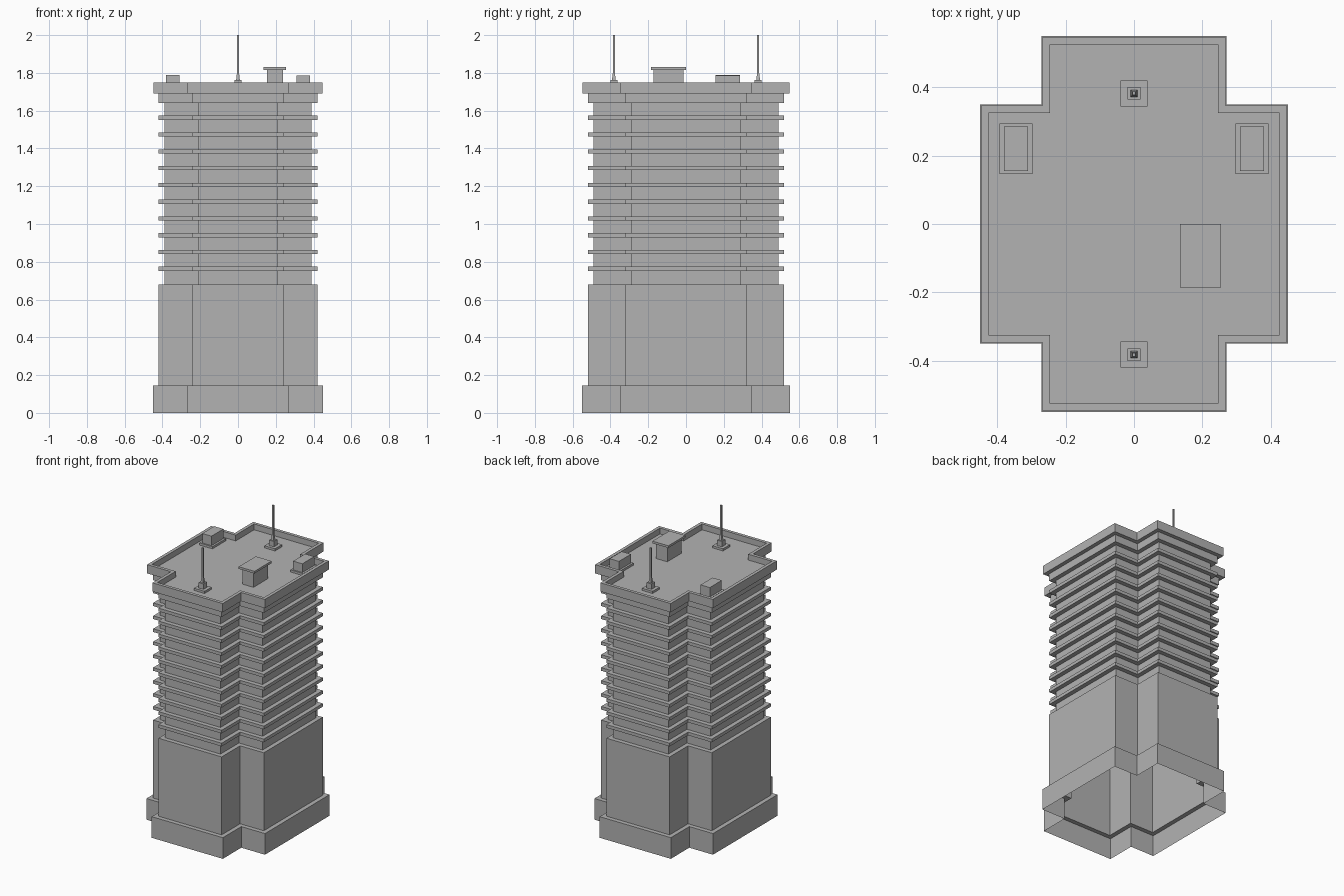
import bpy
import bmesh

cube = bpy.data.objects.get("Cube")
if cube:
    bpy.data.objects.remove(cube, do_unlink=True)

GREY = (0.45, 0.45, 0.45, 1.0)
concrete = bpy.data.materials.new("concrete_grey")
concrete.use_nodes = True
concrete.diffuse_color = GREY
concrete.node_tree.nodes["Principled BSDF"].inputs["Base Color"].default_value = GREY


def finish(name, bm):
    mesh = bpy.data.meshes.new(name)
    bm.to_mesh(mesh)
    bm.free()
    mesh.materials.append(concrete)
    obj = bpy.data.objects.new(name, mesh)
    bpy.context.collection.objects.link(obj)
    return obj


def cross_outline(inset):
    """Cross-shaped floor plan, counter-clockwise, shrunk evenly by inset."""
    ax, ay = 0.45 - inset, 0.55 - inset    # ends of the wings
    nx, ny = 0.27 - inset, 0.35 - inset    # notch corners
    quarter = [(ax, ny), (nx, ny), (nx, ay)]
    mirrored = [(-x, y) for x, y in reversed(quarter)]
    half = quarter + mirrored
    return half + [(-x, -y) for x, y in half]


def cross_loft(name, profile, cap=False):
    """Walls through a profile of (inset, height) steps, listed upwards."""
    bm = bmesh.new()
    rings = [[bm.verts.new((x, y, z)) for x, y in cross_outline(d)] for d, z in profile]
    for low, high in zip(rings, rings[1:]):
        n = len(low)
        for i in range(n):
            j = (i + 1) % n
            bm.faces.new((low[i], low[j], high[j], high[i]))
    if cap:
        bm.faces.new(rings[-1])
    return finish(name, bm)


def box(name, centre, size, bottom, top, taper=1.0):
    """Upright box, optionally narrowing towards the top."""
    bm = bmesh.new()
    bmesh.ops.create_cube(bm, size=1.0)
    for v in bm.verts:
        k = taper if v.co.z > 0 else 1.0
        v.co = (centre[0] + v.co.x * size[0] * k,
                centre[1] + v.co.y * size[1] * k,
                top if v.co.z > 0 else bottom)
    return finish(name, bm)


WALL, CORE = 0.03, 0.06
ROOF = 1.71

# Hollow shell of the tower, open underneath
cross_loft("plinth", [(0, 0), (0, 0.145), (WALL, 0.145)])
cross_loft("lower_block", [(WALL, 0.145), (WALL, 0.68), (CORE, 0.68)])
cross_loft("tower_core", [(CORE, 0.68), (CORE, 1.64)])

# Projecting ledge at every floor
for i in range(10):
    z = 0.763 + i * 0.0888
    cross_loft(f"floor_ledge_{i + 1}",
               [(CORE, z - 0.011), (WALL, z - 0.011), (WALL, z + 0.011), (CORE, z + 0.011)])

# Cornice, parapet and sunken roof
cross_loft("cornice", [(CORE, 1.64), (WALL, 1.64), (WALL, 1.69)])
cross_loft("parapet_and_roof",
           [(WALL, 1.69), (0.003, 1.69), (0.003, 1.75), (0.025, 1.75), (0.025, ROOF)], cap=True)

# Stair house with overhanging lid
box("stair_house", (0.195, -0.093), (0.085, 0.157), ROOF, 1.815)
box("stair_house_lid", (0.195, -0.093), (0.12, 0.185), 1.815, 1.83)

# Rooftop machinery on plates
for side, x, top in (("left", 0.345, 1.785), ("right", -0.345, 1.79)):
    box(f"machine_plate_{side}", (x, 0.22), (0.097, 0.148), ROOF, 1.725)
    box(f"machine_box_{side}", (x, 0.22), (0.07, 0.13), 1.725, top)

# Antennas front and back
for side, y in (("front", -0.382), ("back", 0.382)):
    c = (0, y)
    box(f"antenna_plate_{side}", c, (0.08, 0.076), ROOF, 1.725)
    box(f"antenna_block_{side}", c, (0.037, 0.037), 1.725, 1.762)
    box(f"antenna_foot_{side}", c, (0.02, 0.02), 1.762, 1.80, 0.55)
    box(f"antenna_mast_{side}", c, (0.01, 0.01), 1.80, 2.0)
